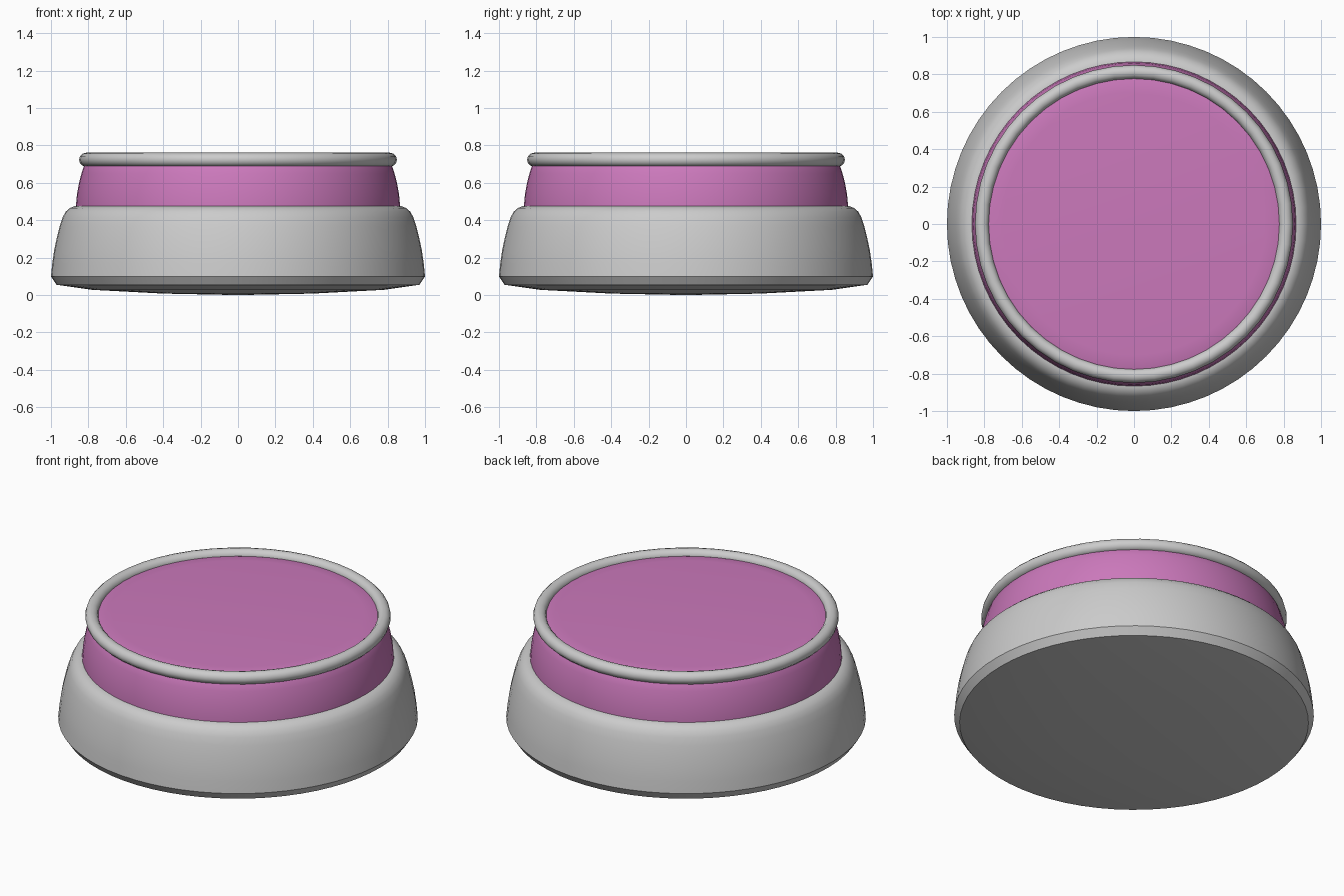
import bpy, bmesh, math

if "Cube" in bpy.data.objects:
    bpy.data.objects.remove(bpy.data.objects["Cube"])

SEGMENTS = 64


def lathe(name, profile, material=None, angle=30):
    """Spin a (radius, height) profile around z; radius 0 makes a pole."""
    bm = bmesh.new()
    verts = [bm.verts.new((r, 0, z)) for r, z in profile]
    edges = [bm.edges.new(pair) for pair in zip(verts, verts[1:])]
    bmesh.ops.spin(bm, geom=verts + edges, cent=(0, 0, 0), axis=(0, 0, 1),
                   angle=math.tau, steps=SEGMENTS, use_duplicate=False)
    bmesh.ops.remove_doubles(bm, verts=bm.verts[:], dist=1e-4)
    bmesh.ops.recalc_face_normals(bm, faces=bm.faces[:])
    mesh = bpy.data.meshes.new(name)
    bm.to_mesh(mesh)
    bm.free()
    obj = bpy.data.objects.new(name, mesh)
    bpy.context.collection.objects.link(obj)
    if material:
        mesh.materials.append(material)
    smooth(obj, angle)
    return obj


def smooth(obj, angle):
    bpy.ops.object.select_all(action='DESELECT')
    obj.select_set(True)
    bpy.context.view_layer.objects.active = obj
    bpy.ops.object.shade_smooth_by_angle(angle=math.radians(angle))


pink = bpy.data.materials.new("pink")
pink.diffuse_color = (0.60, 0.19, 0.50, 1)
pink.use_nodes = True
pink.node_tree.nodes["Principled BSDF"].inputs["Base Color"].default_value = pink.diffuse_color

# Rounded grey housing with a chamfered, slightly bulging underside
lathe("base_housing", [
    (0, 0.0), (0.40, 0.008), (0.78, 0.028), (0.97, 0.055), (1.0, 0.10),
    (0.993, 0.17), (0.983, 0.24), (0.968, 0.31), (0.953, 0.37),
    (0.938, 0.415), (0.922, 0.445), (0.90, 0.465), (0.875, 0.475),
    (0.84, 0.475)])

# Pink button body, tapering up to its flat top
lathe("button", [
    (0, 0.40), (0.868, 0.40), (0.867, 0.475), (0.861, 0.54), (0.85, 0.60),
    (0.837, 0.65), (0.822, 0.695), (0.80, 0.722), (0.76, 0.733),
    (0.70, 0.737), (0, 0.737)], pink)

# Round grey rim around the button's top edge
bpy.ops.mesh.primitive_torus_add(location=(0, 0, 0.724), major_radius=0.813,
                                 minor_radius=0.037, major_segments=48,
                                 minor_segments=12)
rim = bpy.context.object
rim.name = "top_rim"
smooth(rim, 40)
